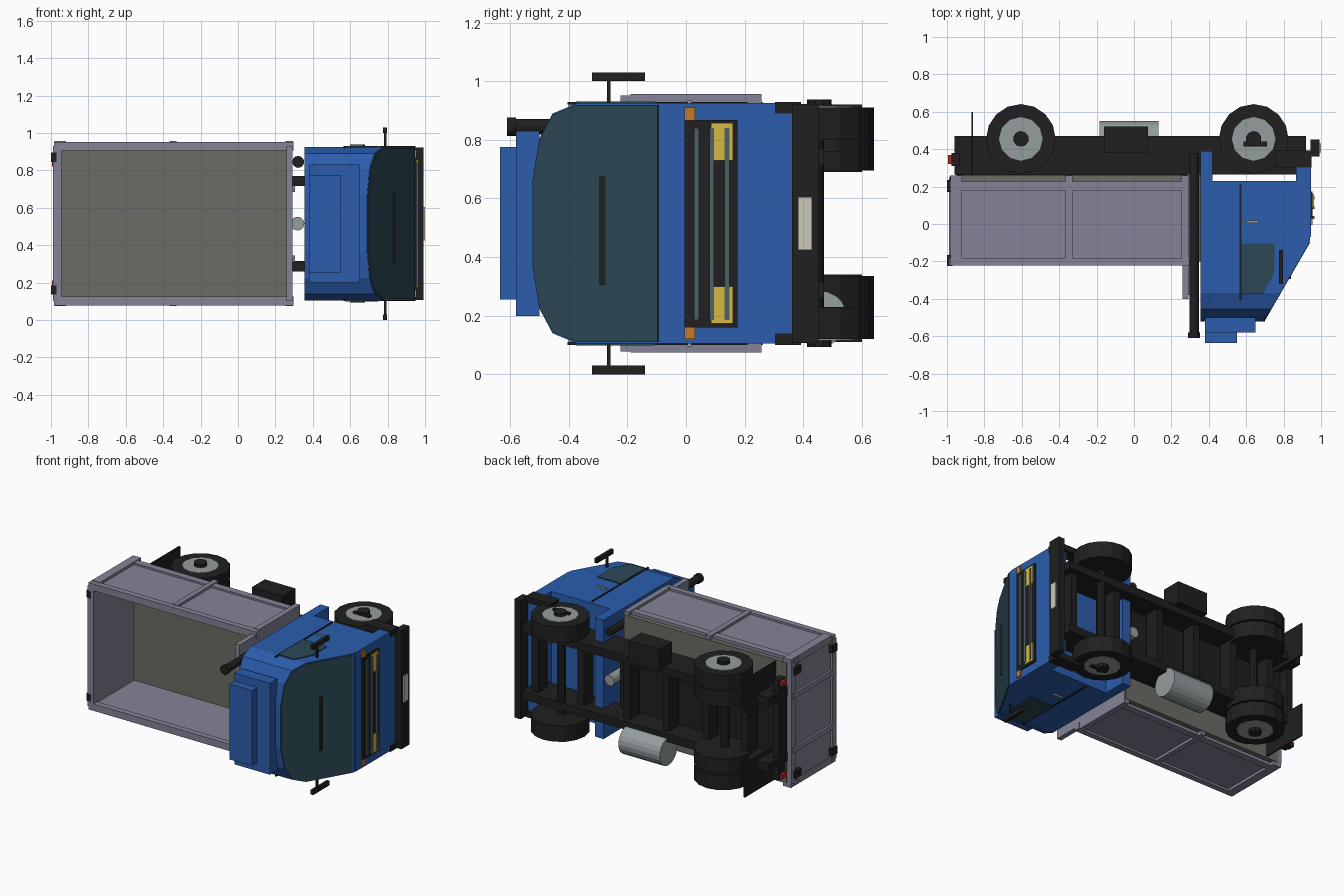
import bpy, bmesh, math
from mathutils import Matrix, Vector

if "Cube" in bpy.data.objects:
    bpy.data.objects.remove(bpy.data.objects["Cube"])

# The truck lies on its side: +x is its nose, -y its roof, z its width
W = 1.03  # total width, mirror plane at W / 2


def material(name, *rgb):
    m = bpy.data.materials.new(name)
    m.diffuse_color = (*rgb, 1)
    m.use_nodes = True
    m.node_tree.nodes["Principled BSDF"].inputs["Base Color"].default_value = m.diffuse_color
    return m


BLUE = material("blue", .025, .11, .42)
BLACK = material("black", .014, .014, .015)
BED = material("bed_grey", .23, .23, .31)
FLOOR = material("floor_grey", .15, .15, .13)
METAL = material("metal", .30, .34, .35)
GLASS = material("glass", .025, .065, .09)
YELLOW = material("yellow", .68, .50, .06)
ORANGE = material("orange", .55, .20, .02)
RED = material("red", .5, .02, .015)
CREAM = material("cream", .60, .58, .48)
SLAT = material("slat", .08, .12, .14)


def finish(name, mat, bm):
    bmesh.ops.recalc_face_normals(bm, faces=bm.faces)
    me = bpy.data.meshes.new(name)
    bm.to_mesh(me)
    bm.free()
    me.materials.append(mat)
    ob = bpy.data.objects.new(name, me)
    bpy.context.collection.objects.link(ob)
    return ob


def mirrored(bm):
    g = bmesh.ops.duplicate(bm, geom=bm.verts[:] + bm.edges[:] + bm.faces[:])
    for v in g["geom"]:
        if isinstance(v, bmesh.types.BMVert):
            v.co.z = W - v.co.z


def box(name, mat, x, y, z, mirror=False):
    bm = bmesh.new()
    c = [(a + b) / 2 for a, b in (x, y, z)]
    s = [b - a for a, b in (x, y, z)]
    bmesh.ops.create_cube(bm, size=1, matrix=Matrix.Translation(c) @ Matrix.Diagonal((*s, 1)))
    if mirror:
        mirrored(bm)
    return finish(name, mat, bm)


def cyl(name, mat, axis, centre, r, span, n=16, mirror=False):
    bm = bmesh.new()
    rot = {"x": Matrix.Rotation(math.pi / 2, 4, "Y"),
           "y": Matrix.Rotation(math.pi / 2, 4, "X"), "z": Matrix()}[axis]
    c = list(centre)
    c.insert("xyz".index(axis), sum(span) / 2)
    bmesh.ops.create_cone(bm, cap_ends=True, segments=n, radius1=r, radius2=r,
                          depth=span[1] - span[0], matrix=Matrix.Translation(c) @ rot)
    if mirror:
        mirrored(bm)
    return finish(name, mat, bm)


# Cab: roof contour swept along x, sliced by the sloping windscreen
half = [(.23, .41), (-.09, .41), (-.37, .41), (-.455, .375), (-.50, .29), (-.522, .15)]
ring = [(y, W / 2 + h) for y, h in half] + [(y, W / 2 - h) for y, h in reversed(half)]


def nose(y):
    return min(.94, .69 + .25 * (y + .522) / .432)


bm = bmesh.new()
back = [bm.verts.new((.355, y, z)) for y, z in ring]
front = [bm.verts.new((nose(y), y, z)) for y, z in ring]
n = len(ring)
for i in range(n):
    j = (i + 1) % n
    bm.faces.new((back[i], back[j], front[j], front[i]))
bm.faces.new(back)
bm.faces.new(front[1:-1])
bm.faces.new((front[0], front[1], front[-2], front[-1]))
finish("cab", BLUE, bm)

# Windscreen: thin pane just above the sloping face
bm = bmesh.new()
normal = Vector((.432, -.25, 0)).normalized()
pane = [Vector((nose(y), y, z)) for y, z in ring[1:-1]]
mid = sum(pane, Vector()) / len(pane)
f = bm.faces.new([bm.verts.new(mid + (p - mid) * .985 + normal * .006) for p in pane])
e = bmesh.ops.extrude_face_region(bm, geom=[f])
bmesh.ops.translate(bm, vec=-normal * .008, verts=[v for v in e["geom"] if isinstance(v, bmesh.types.BMVert)])
finish("windscreen", GLASS, bm)
box("wiper", BLACK, (.823, .84), (-.295, -.275), (.305, .675))

# Cab skirts and stepped roof fairing
box("cab_rear_skirt", BLUE, (.355, .42), (.20, .39), (.105, .925))
box("cab_front_skirt", BLUE, (.865, .945), (-.07, .37), (.105, .925))
box("roof_fairing", BLUE, (.38, .65), (-.58, -.50), (.2, .83))
box("roof_fairing_top", BLUE, (.38, .55), (-.635, -.57), (.255, .775))

# Side windows
bm = bmesh.new()
for z in (.92, .931):
    bm.faces.new([bm.verts.new((x, y, z)) for x, y in
                  ((.575, -.105), (.75, -.105), (.75, -.26), (.69, -.375), (.575, -.375))])
bm.verts.ensure_lookup_table()
for i in range(5):
    j = (i + 1) % 5
    bm.faces.new([bm.verts[k] for k in (i, j, j + 5, i + 5)])
mirrored(bm)
finish("side_windows", GLASS, bm)
box("door_seams", BLACK, (.565, .575), (-.405, .21), (.92, .93), True)
box("door_handles", METAL, (.60, .665), (.005, .018), (.92, .935), True)
box("mirror_arms", BLACK, (.78, .793), (-.27, -.258), (.915, 1.0), True)
box("mirrors", BLACK, (.775, .797), (-.32, -.14), (1.0, 1.03), True)

# Nose: grille, lamps, bumper
box("grille", BLACK, (.94, .955), (-.005, .175), (.16, .868))
for k, y in enumerate((.028, .08, .132)):
    box(f"grille_slat_{k}", SLAT, (.95, .966), (y, y + .016), (.185, .84))
box("headlights", YELLOW, (.95, .962), (.085, .16), (.73, .857), True)
box("indicators", ORANGE, (.93, .955), (-.005, .03), (.868, .91), True)
box("bumper", BLACK, (.945, .992), (.362, .452), (.107, .923))
box("bumper_returns", BLACK, (.755, .95), (.303, .392), (.89, .93), True)
box("number_plate", CREAM, (.985, 1.0), (.382, .43), (.425, .605))
box("step_bars", BLACK, (.585, .71), (.415, .44), (.91, .928), True)

# Chassis
box("frame_rails", BLACK, (-.96, .92), (.265, .47), (.715, .77), True)
box("frame_deck", BLACK, (-.955, .285), (.262, .31), (.28, .75))
for k, x in enumerate((-.75, -.45, -.15, .15, .5, .85)):
    box(f"cross_member_{k}", BLACK, (x - .025, x + .025), (.33, .43), (.3, .73))
box("rear_beam", BLACK, (-.975, -.93), (.31, .38), (.17, .86))
box("tail_lights", RED, (-.995, -.97), (.32, .37), (.82, .85), True)
box("mud_flaps", BLACK, (-.87, -.86), (.25, .60), (.69, .92), True)
box("battery_box", BLACK, (-.16, .075), (.38, .52), (.76, .91))
cyl("fuel_tank", METAL, "x", (.455, .19), .096, (-.185, .13), 20)

# Wheels: single in front, twin at the rear
for tag, x, inner in (("front", .64, .80), ("rear", -.605, .81)):
    cyl(tag + "_tyres", BLACK, "z", (x, .455), .186, (inner, .91), 16, True)
    cyl(tag + "_rims", METAL, "z", (x, .455), .117, (.85, .915), 12, True)
    cyl(tag + "_hubs", BLACK, "z", (x, .455), .042, (.85, .937), 10, True)
    cyl(tag + "_axle", BLACK, "z", (x, .44), .03, (.2, .83), 10)
cyl("rear_inner_tyres", BLACK, "z", (-.605, .455), .186, (.695, .80), 16, True)

# Exhaust stack and tipping ram behind the cab
cyl("exhaust_stack", BLACK, "y", (.322, .845), .026, (-.60, .38), 12)
cyl("exhaust_tip", BLACK, "y", (.322, .845), .032, (-.61, -.58), 12)
cyl("tipping_ram", METAL, "y", (.318, .515), .037, (-.2, .38), 12)

# Tipper body
box("bed_floor", FLOOR, (-.95, .285), (.22, .262), (.10, .93))
box("bed_sides", BED, (-.98, .29), (-.21, .225), (.91, .938), True)
box("bed_top_rails", BED, (-.985, .297), (-.223, -.182), (.905, .952), True)
box("bed_bottom_rails", BED, (-.985, .29), (.18, .228), (.92, .950), True)
for k, (a, b) in enumerate(((-.98, -.92), (-.365, -.33), (.255, .293))):
    box(f"bed_posts_{k}", BED, (a, b), (-.19, .258), (.915, .956), True)
box("headboard", BED, (.258, .292), (-.40, .258), (.10, .93))
box("headboard_ribs", BED, (.285, .305), (-.38, .25), (.685, .72), True)
box("tailgate", BED, (-.975, -.945), (-.21, .258), (.115, .915))
box("tailgate_top_rail", BED, (-.99, -.945), (-.223, -.182), (.10, .93))
box("tailgate_bottom_rail", BED, (-.985, -.945), (.215, .258), (.10, .93))
box("tailgate_ribs", BED, (-.99, -.96), (-.21, .25), (.685, .72), True)
box("tailgate_hinges", BLACK, (-1.0, -.97), (-.224, -.165), (.845, .895), True)
box("tailgate_latches", BLACK, (-1.0, -.97), (.17, .235), (.845, .895), True)
